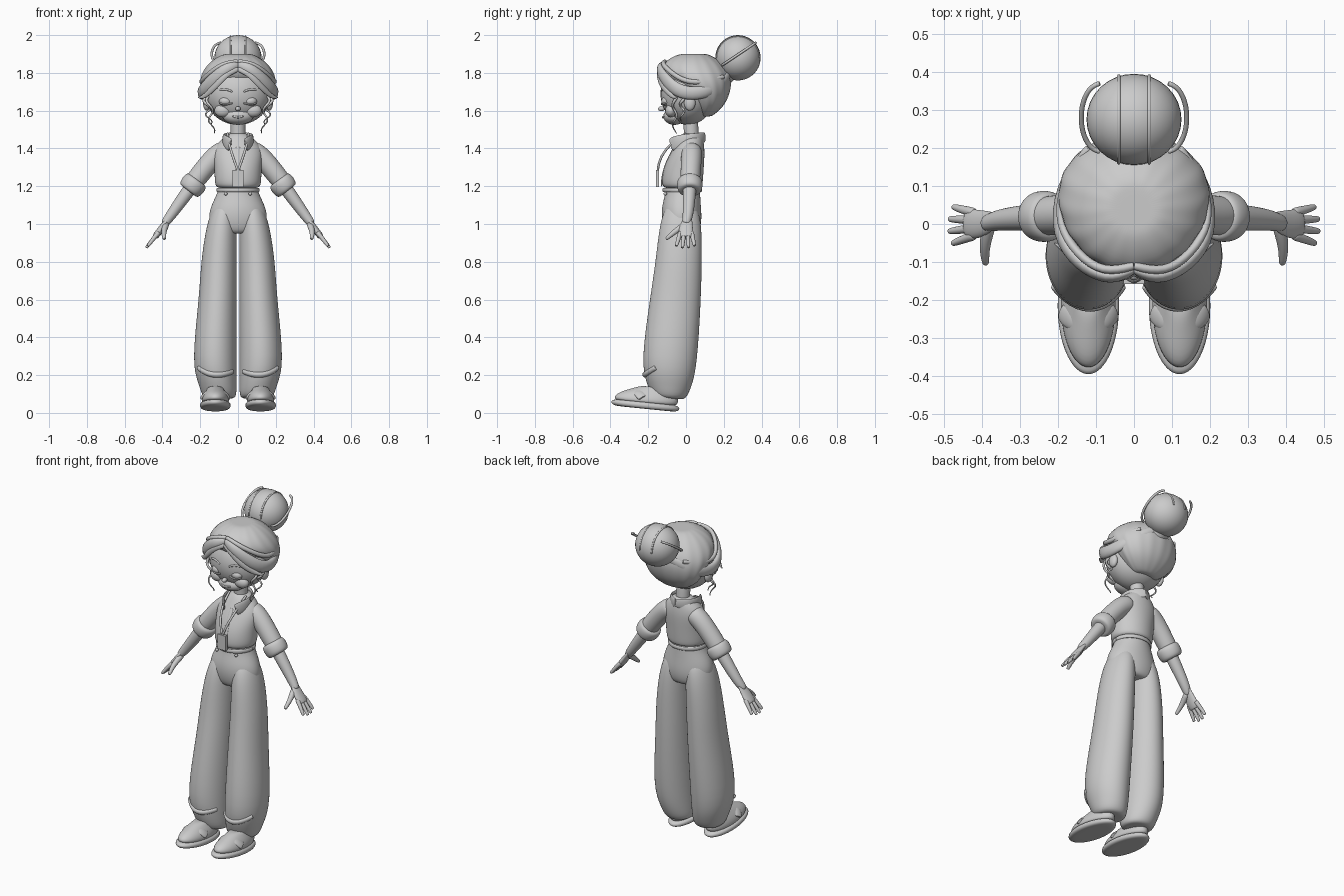
import bpy, bmesh, math
from math import sin, cos, pi, tau
from mathutils import Vector, Matrix

if bpy.data.objects.get("Cube"):
    bpy.data.objects.remove(bpy.data.objects["Cube"])

colour = (0.6, 0.6, 0.6, 1)
grey = bpy.data.materials.new("plain grey")
grey.use_nodes = True
grey.diffuse_color = colour
grey.node_tree.nodes["Principled BSDF"].inputs["Base Color"].default_value = colour
X, Y, Z = Vector((1, 0, 0)), Vector((0, 1, 0)), Vector((0, 0, 1))


def finish(name, bm, mirror, subdivide):
    """Turn a bmesh into a smooth object, optionally mirrored across the body."""
    bmesh.ops.recalc_face_normals(bm, faces=bm.faces)
    mesh = bpy.data.meshes.new(name)
    bm.to_mesh(mesh)
    bm.free()
    mesh.materials.append(grey)
    mesh.shade_smooth()
    ob = bpy.data.objects.new(name, mesh)
    bpy.context.collection.objects.link(ob)
    if mirror:
        ob.modifiers.new("Mirror", "MIRROR").use_mirror_merge = False
    if subdivide:
        smooth = ob.modifiers.new("Smooth", "SUBSURF")
        smooth.levels = smooth.render_levels = 2


def skin(name, rings, mirror):
    """Join rings of points into a closed surface with flat ends."""
    def inset(ring):
        middle = sum(ring, Vector()) / len(ring)
        return [middle.lerp(p, 0.6) for p in ring]

    bm = bmesh.new()
    rings = [inset(rings[0])] + rings + [inset(rings[-1])]
    rows = [[bm.verts.new(p) for p in ring] for ring in rings]
    for low, high in zip(rows, rows[1:]):
        for i in range(len(low)):
            bm.faces.new((low[i - 1], low[i], high[i], high[i - 1]))
    bm.faces.new(rows[0])
    bm.faces.new(rows[-1])
    finish(name, bm, mirror, True)


def loft(name, rows, centre=0, inner=None, tilt=0, mirror=False, sides=24, ripple=0):
    """Stack ovals given as height, half width, front and back; inner fixes the inside edge."""
    rings = []
    for z, width, front, back in rows:
        middle = centre if inner is None else inner + width
        ring = []
        for i in range(sides):
            angle = tau * i / sides
            swell = 1 + ripple * (-1) ** (i // 2)
            y = (front + back) / 2 + swell * (back - front) / 2 * sin(angle)
            ring.append(Vector((middle + swell * width * cos(angle), y, z + tilt * y)))
        rings.append(ring)
    skin(name, rings, mirror)


def tube(name, points, start, end=None, bulge=0, flat=1, side=Y, mirror=True, sides=10):
    """Sweep an oval along a path; its radius runs from start to end and may swell midway."""
    path = [Vector(p) for p in points]
    last = len(path) - 1
    end = start if end is None else end
    rings = []
    for i, p in enumerate(path):
        along = (path[min(i + 1, last)] - path[max(i - 1, 0)]).normalized()
        u = (side - along * side.dot(along)).normalized()
        v = along.cross(u) * flat
        t = i / last
        radius = start + (end - start) * t + bulge * sin(pi * t)
        angles = [tau * k / sides for k in range(sides)]
        rings.append([p + radius * (u * cos(a) + v * sin(a)) for a in angles])
    skin(name, rings, mirror)


def ball(name, location, size, mirror=False):
    bm = bmesh.new()
    bmesh.ops.create_uvsphere(bm, u_segments=32, v_segments=20, radius=1)
    bm.transform(Matrix.Translation(location) @ Matrix.Diagonal((*size, 1)))
    finish(name, bm, mirror, False)


# Head, neck and face
ball("head", (0, .01, 1.69), (.175, .145, .165))
ball("chin", (0, -.06, 1.57), (.08, .06, .045))
tube("neck", [(0, .03, 1.38), (0, .03, 1.48), (0, .02, 1.58)], .04, mirror=False, sides=16)
ball("nose", (0, -.13, 1.61), (.014, .018, .013))
ball("cheek", (.08, -.08, 1.6), (.045, .03, .035), mirror=True)
ball("closed_eye", (.065, -.1, 1.65), (.035, .03, .026), mirror=True)
ball("ear", (.165, .02, 1.64), (.02, .03, .04), mirror=True)
tube("eyelashes", [(.03, -.126, 1.64), (.065, -.13, 1.63), (.1, -.11, 1.64)], .005)
tube("eyebrow", [(.03, -.13, 1.7), (.06, -.126, 1.715), (.1, -.11, 1.71)], .006)
tube("mouth", [(0, -.122, 1.565), (.02, -.12, 1.567), (.035, -.11, 1.575)], .007, .003, side=Z)

# Hair cap and the locks swept from the parting round to the back
loft("hair_cap", [(1.57, .08, .05, .14), (1.63, .16, .02, .21), (1.72, .2, -.05, .24),
                  (1.79, .2, -.14, .24), (1.86, .15, -.12, .19), (1.9, .08, -.04, .12)],
     sides=64, ripple=.006)
tube("swept_lock", [(0, -.12, 1.84), (.06, -.15, 1.83), (.14, -.11, 1.76), (.2, -.03, 1.69),
                    (.19, .1, 1.69), (.12, .2, 1.75), (.03, .23, 1.8)],
     .02, bulge=.02, flat=.6, side=Z)
tube("fringe_lock", [(0, -.13, 1.82), (.06, -.15, 1.8), (.12, -.13, 1.73), (.18, -.07, 1.67),
                     (.21, -.05, 1.67)], .015, .004, bulge=.01, flat=.6, side=Z)
tube("upper_lock", [(0, -.11, 1.86), (.08, -.13, 1.85), (.15, -.08, 1.8), (.2, 0, 1.75),
                    (.19, .1, 1.75), (.12, .2, 1.78)], .014, flat=.9, side=Z)


def curl(name, x, y, top, length, steps=12):
    """A loose wavy strand hanging beside the face."""
    spiral = [(x + .016 * sin(i) - .02 * i / steps, y + .012 * cos(i), top - length * i / steps)
              for i in range(steps + 1)]
    tube(name, spiral, .01, .003, side=X, sides=6)


curl("front_curl", .155, -.06, 1.68, .2)
curl("side_curl", .17, -.02, 1.67, .14)

# Bun with loose strands around it
ball("bun", (0, .275, 1.88), (.125, .12, .12))
tube("bun_base", [(0, .16, 1.77), (0, .21, 1.82), (0, .26, 1.86)], .075, side=X, mirror=False)
half_turn = [pi * i / 8 for i in range(9)]
tube("bun_loop", [(.09 + .05 * sin(a), .28 + .09 * cos(a), 1.9 + .06 * cos(a)) for a in half_turn],
     .008, side=Z, sides=6)
tube("bun_strand", [(.04, .275 + .115 * cos(a), 1.88 + .115 * sin(a)) for a in half_turn],
     .006, side=X, sides=6)

# Shirt, collar and rolled sleeves
loft("shirt", [(1.19, .115, -.12, .085), (1.22, .125, -.13, .09), (1.3, .125, -.12, .095),
               (1.38, .135, -.08, .1), (1.43, .11, -.05, .095), (1.48, .05, -.02, .085)])
tube("collar", [(.04, -.08, 1.42), (.08, -.03, 1.44), (.075, .06, 1.45), (0, .1, 1.46)],
     .04, .03, flat=.25, side=Z)
tube("button_placket", [(0, -.06, 1.41), (0, -.12, 1.3), (0, -.13, 1.2)], .013, flat=.4,
     side=X, mirror=False)
tube("sleeve", [(.07, .03, 1.39), (.12, .03, 1.36), (.18, .025, 1.29), (.25, .02, 1.2)], .06, .055)
tube("rolled_cuff", [(.216, .02, 1.235), (.235, .02, 1.21), (.262, .02, 1.175)], .067, bulge=.007)

# Bare forearms and hands
tube("forearm", [(.23, .02, 1.22), (.31, .015, 1.11), (.36, .01, 1.04), (.39, 0, 1)], .04, .023)
tube("palm", [(.37, .01, 1.03), (.4, 0, .985), (.425, 0, .95), (.44, 0, .93)], .025, .038,
     bulge=.01, flat=.45)
for i, name in enumerate(("little", "ring", "middle", "index")):
    root, tip, reach = .03 - .02 * i, .045 - .032 * i, .045 + .012 * sin(i)
    tube(name + "_finger", [(.42, root, .955), (.45, (root + tip) / 2, .92),
                            (.43 + reach, tip, .93 - reach)], .014, .009)
tube("thumb", [(.38, 0, 1), (.395, -.06, .96), (.39, -.105, .92)], .02, .01, side=X)

# High-waisted wide trousers
loft("trouser_hips", [(1.2, .105, -.11, .075), (1.16, .11, -.11, .075), (1.09, .148, -.13, .08),
                      (1.02, .16, -.13, .085), (.95, .13, -.11, .07)])
loft("trouser_leg", [(1.1, .06, -.1, .06), (1, .08, -.14, .085), (.8, .095, -.16, .085),
                     (.6, .1, -.19, .08), (.25, .12, -.24, .06), (.14, .1, -.21, .03),
                     (.07, .09, -.18, 0)], inner=.007, tilt=-.08, mirror=True)
full_turn = [tau * i / 24 for i in range(25)]
tube("waistband", [(.11 * cos(a), -.02 + .1 * sin(a), 1.18) for a in full_turn], .014, flat=.5,
     side=Z, mirror=False, sides=6)
ball("waist_button", (.065, -.11, 1.16), (.009, .009, .009), mirror=True)
tube("hem_fold", [(.03, -.16, .22), (.08, -.22, .2), (.15, -.22, .2), (.21, -.16, .24)], .016, side=Z)

# Chunky slip-on shoes with lifted toes
loft("shoe_sole", [(0, .083, -.4, -.03), (.036, .083, -.4, -.03)], centre=.12, tilt=-.1, mirror=True)
loft("shoe_upper", [(.03, .077, -.39, -.04), (.07, .07, -.37, -.04), (.1, .05, -.29, -.05),
                    (.12, .04, -.24, -.06)], centre=.12, tilt=-.1, mirror=True)
tube("shoe_strap", [(.05, -.23, .08), (.08, -.26, .12), (.16, -.26, .12), (.19, -.23, .08)],
     .03, flat=.4)

# Lanyard and badge
tube("lanyard", [(.055, 0, 1.48), (.05, -.08, 1.43), (.025, -.14, 1.35), (0, -.15, 1.28)], .007, side=X)
bpy.ops.mesh.primitive_cube_add(size=1, location=(0, -.15, 1.24), scale=(.056, .016, .09))
badge = bpy.context.object
badge.name = "badge"
badge.data.materials.append(grey)
